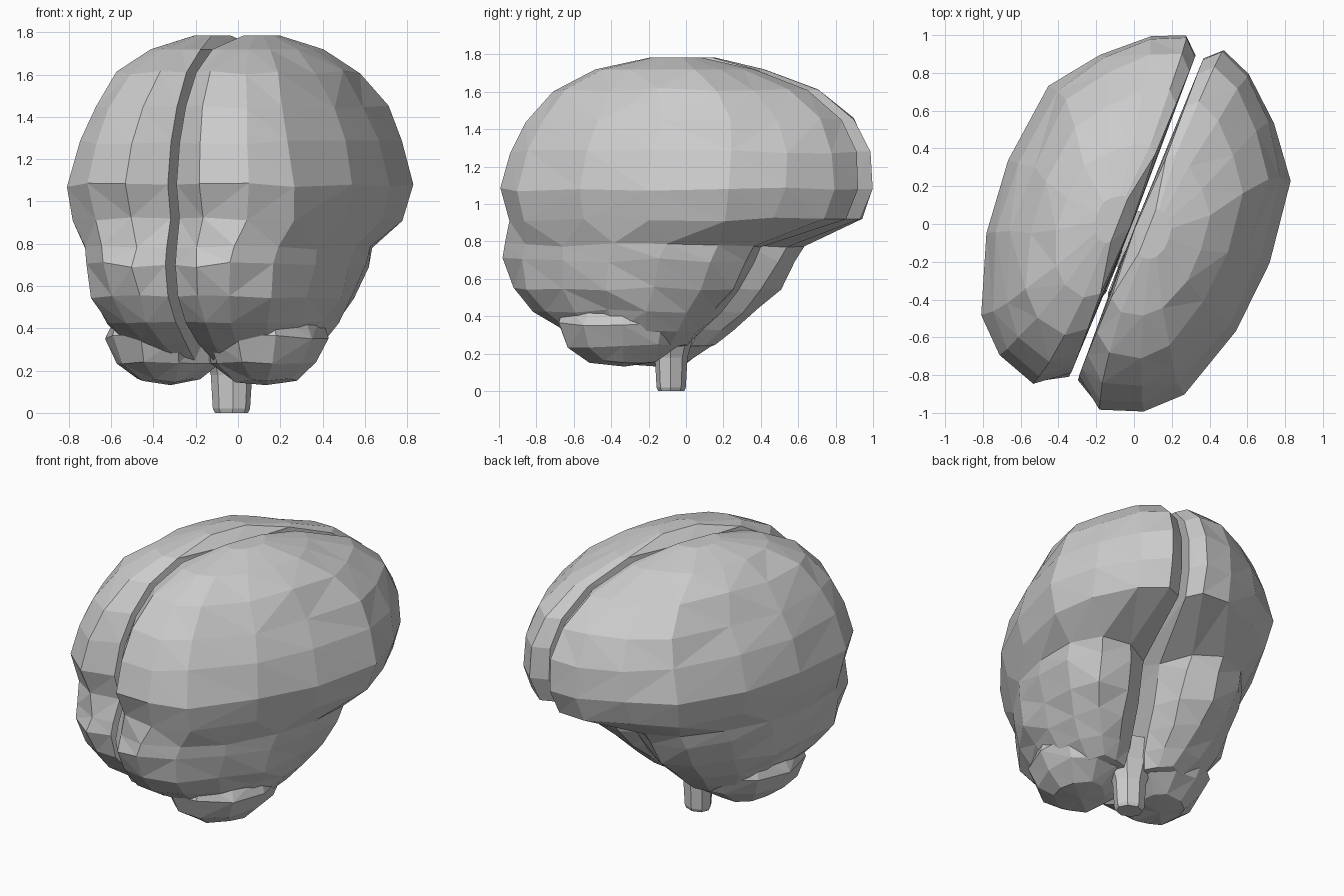
import bpy, bmesh, math, random
from mathutils import Vector, Matrix

if "Cube" in bpy.data.objects:
    bpy.data.objects.remove(bpy.data.objects["Cube"])

random.seed(4)
TURN = Matrix.Rotation(math.radians(-21.4), 4, 'Z')   # whole brain is turned on its stand

# Half outlines seen from above: (sideways 0..1, lengthwise -1..1)
UPPER = [(0, -.88), (.22, -1), (.55, -.94), (.78, -.77), (.98, -.36), (1, .04),
         (.94, .48), (.68, .73), (.37, .93), (.12, 1), (0, .92), (0, 0)]
LOWER = [(0, -.9), (.22, -1), (.48, -.96), (.74, -.73), (.90, -.36), (1, .05),
         (.96, .45), (.8, .8), (.55, 1), (.25, .95), (.04, .72), (0, -.1)]

# Slices: height, back end, front end, inner side, outer side, outline
SLICES = [
    (.24, -.45, .08, .05, .34, LOWER),
    (.33, -.64, .17, .03, .46, LOWER),
    (.43, -.80, .28, .025, .54, LOWER),
    (.55, -.91, .41, .025, .60, LOWER),
    (.70, -.95, .49, .025, .645, LOWER),
    (.78, -.935, .53, .025, .65, LOWER),
    (.92, -.93, .96, .022, .70, UPPER),
    (1.08, -.975, 1.03, .022, .735, UPPER),
    (1.28, -.93, 1.02, .022, .68, UPPER),
    (1.45, -.84, .93, .022, .605, UPPER),
    (1.61, -.69, .73, .025, .51, UPPER),
    (1.72, -.46, .42, .03, .38, UPPER),
    (1.785, -.15, .12, .08, .20, UPPER),
]


def finish(bm, name, mirrored=False):
    bmesh.ops.recalc_face_normals(bm, faces=bm.faces)
    mesh = bpy.data.meshes.new(name)
    bm.to_mesh(mesh)
    bm.free()
    obj = bpy.data.objects.new(name, mesh)
    bpy.context.collection.objects.link(obj)
    obj.matrix_world = TURN
    if mirrored:
        mod = obj.modifiers.new("mirror", 'MIRROR')
        mod.use_mirror_merge = False
    return obj


def loft(bm, rings):
    loops = [[bm.verts.new(p) for p in ring] for ring in rings]
    n = len(loops[0])
    for a, b in zip(loops, loops[1:]):
        for i in range(n):
            j = (i + 1) % n
            bm.faces.new((a[i], a[j], b[j], b[i]))
    bm.faces.new(loops[0])
    bm.faces.new(loops[-1])


# Cerebral hemispheres: stacked slices with slightly uneven facets
bm = bmesh.new()
rings = []
for z, back, front, inner, outer, outline in SLICES:
    mid, half = (back + front) / 2, (front - back) / 2
    ring = []
    for i, (s, t) in enumerate(outline):
        p = Vector((inner + s * (outer - inner), mid + t * half, z))
        if i == 11 and z < 1.75:
            p.x *= .4                                  # halves nearly touch mid-length
        elif s > .15 and z < 1.7:
            p += Vector([random.uniform(-.012, .012) for _ in range(3)])
        ring.append(p)
    rings.append(ring)
loft(bm, rings)
bmesh.ops.triangulate(bm, faces=bm.faces)
finish(bm, "cerebral_hemispheres", True)

# Cerebellum: a pair of faceted lobes under the back
bm = bmesh.new()
bmesh.ops.create_uvsphere(bm, u_segments=10, v_segments=6, radius=1)
for v in bm.verts:
    v.co = Vector((.24 + v.co.x * .29, -.27 + v.co.y * .37, .355 + v.co.z * .23))
    v.co += Vector([random.uniform(-.012, .012) for _ in range(3)])
    v.co.x = max(v.co.x, .005)
bmesh.ops.triangulate(bm, faces=bm.faces)
finish(bm, "cerebellum", True)

# Brain stem: eight-sided column flaring into the underside
bm = bmesh.new()
loft(bm, [[(r * math.cos(a), -.085 + .85 * r * math.sin(a), z)
           for a in [math.pi / 8 + k * math.pi / 4 for k in range(8)]]
          for z, r in [(0, .08), (.02, .09), (.18, .1), (.3, .14), (.42, .2)]])
finish(bm, "brain_stem")
